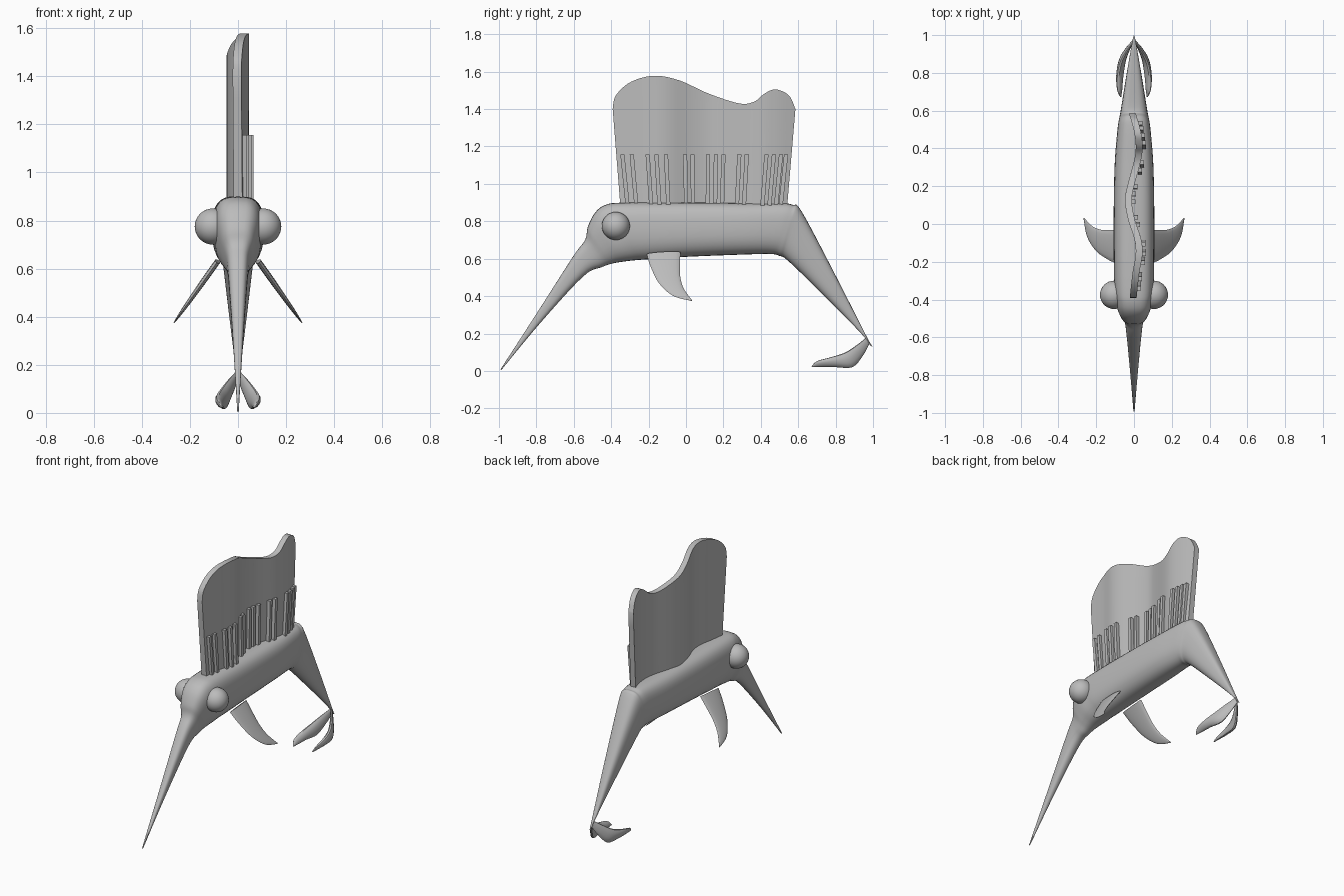
import bpy, bmesh, math
from mathutils import Vector

if "Cube" in bpy.data.objects:
    bpy.data.objects.remove(bpy.data.objects["Cube"])

grey = bpy.data.materials.new("plain_grey")
grey.diffuse_color = (0.5, 0.5, 0.5, 1)
grey.use_nodes = True
grey.node_tree.nodes["Principled BSDF"].inputs["Base Color"].default_value = grey.diffuse_color


def finish(name, bm, angle=40):
    bmesh.ops.recalc_face_normals(bm, faces=bm.faces)
    me = bpy.data.meshes.new(name)
    bm.to_mesh(me)
    bm.free()
    me.materials.append(grey)
    ob = bpy.data.objects.new(name, me)
    bpy.context.collection.objects.link(ob)
    bpy.ops.object.select_all(action='DESELECT')
    ob.select_set(True)
    bpy.context.view_layer.objects.active = ob
    bpy.ops.object.shade_smooth_by_angle(angle=math.radians(angle))
    return ob


def spline(pts, t):
    """Smooth curve through points of any dimension, t in 0..1."""
    f = t * (len(pts) - 1)
    i = min(int(f), len(pts) - 2)
    u = f - i
    p = [Vector(pts[max(0, min(len(pts) - 1, i + k))]) for k in (-1, 0, 1, 2)]
    return 0.5 * (2 * p[1] + (p[2] - p[0]) * u + (2 * p[0] - 5 * p[1] + 4 * p[2] - p[3]) * u * u
                  + (3 * p[1] - p[0] - 3 * p[2] + p[3]) * u ** 3)


def loft(name, stations, normal, n=20, rings=40, top_pow=1.0, low_pow=1.0, angle=40):
    """Skin over rounded sections, each given by edge point A, edge point B and half thickness."""
    nor = Vector(normal).normalized()
    flat = [tuple(a) + tuple(b) + (h,) for a, b, h in stations]
    bm = bmesh.new()
    loops = []
    for r in range(rings + 1):
        s = spline(flat, r / rings)
        a, b, h = Vector(s[0:3]), Vector(s[3:6]), max(s[6], 0.001)
        ring = []
        for k in range(n):
            c, d = math.cos(2 * math.pi * k / n), math.sin(2 * math.pi * k / n)
            pw = top_pow if d > 0 else low_pow
            c = math.copysign(abs(c) ** pw, c)
            d = math.copysign(abs(d) ** pw, d)
            ring.append(bm.verts.new((a + b) / 2 + (a - b) / 2 * d + nor * h * c))
        loops.append(ring)
    for p, q in zip(loops, loops[1:]):
        for k in range(n):
            bm.faces.new((p[k], p[(k + 1) % n], q[(k + 1) % n], q[k]))
    bm.faces.new(loops[0])
    bm.faces.new(loops[-1])
    return finish(name, bm, angle)


# Body with long bill and bent tail stalk: top y, top z, bottom y, bottom z, half width
body = [(-.992, .008, -.988, .004, .003), (-.80, .305, -.78, .255, .02), (-.605, .61, -.55, .505, .04),
        (-.54, .70, -.45, .555, .052), (-.525, .77, -.39, .575, .072), (-.487, .845, -.33, .585, .092),
        (-.43, .888, -.27, .592, .1), (-.33, .9, -.2, .597, .106), (0, .9, 0, .61, .108),
        (.3, .897, .3, .622, .103), (.5, .897, .45, .625, .09), (.57, .888, .50, .615, .082),
        (.62, .85, .55, .585, .072), (.80, .51, .74, .40, .042), (.96, .195, .932, .205, .012),
        (.998, .13, .985, .135, .003)]
loft("body", [((0, a, b), (0, c, d), h) for a, b, c, d, h in body], (1, 0, 0),
     n=32, rings=75, top_pow=.65, low_pow=.85)

for side, word in ((1, "right"), (-1, "left")):
    # Eyes
    bm = bmesh.new()
    bmesh.ops.create_uvsphere(bm, u_segments=32, v_segments=16, radius=.075)
    bmesh.ops.translate(bm, verts=bm.verts, vec=(side * .105, -.375, .775))
    finish(word + "_eye", bm)

    # Crescent side fins: the outward position follows from the height
    fin = [(-.21, .625, -.03, .635, .012), (-.19, .56, -.032, .56, .012), (-.145, .47, -.03, .50, .01),
           (-.07, .402, -.012, .44, .007), (.03, .374, .032, .378, .002)]
    out = lambda z: side * (.085 + (.63 - z) * .71)
    loft(word + "_side_fin", [((out(b), a, b), (out(d), c, d), h) for a, b, c, d, h in fin],
         (side * .81, 0, .58), n=16, rings=24)

    # Tail lobes, flat along the bottom
    lobe = [((0, .965, .18), (0, .978, .14), .006), ((.035, .915, .14), (.026, .945, .08), .013),
            ((.066, .85, .098), (.055, .89, .02), .02), ((.08, .77, .072), (.07, .80, .02), .02),
            ((.08, .70, .052), (.07, .72, .02), .013), ((.07, .672, .025), (.07, .674, .02), .003)]
    loft(word + "_tail_lobe", [((side * a[0], a[1], a[2]), (side * b[0], b[1], b[2]), h) for a, b, h in lobe],
         (side * .9, 0, .25), n=12, rings=20)

# Wavy sail: plan path (x, y) and top outline (y, z)
path = [(-.005, -.40), (.01, -.26), (.027, -.16), (.02, -.08), (-.015, .03), (-.03, .13),
        (-.015, .21), (.025, .37), (.02, .48), (-.01, .59)]
outline = [(-.392, 1.40), (-.375, 1.473), (-.295, 1.545), (-.17, 1.578), (-.035, 1.553), (.12, 1.483),
           (.285, 1.43), (.365, 1.44), (.42, 1.483), (.48, 1.505), (.55, 1.473), (.585, 1.40)]
samples = [spline(path, i / 90) for i in range(91)]


def wave(y):
    for p, q in zip(samples, samples[1:]):
        if y <= q.y:
            return p.x + (q.x - p.x) * max(0, (y - p.y) / (q.y - p.y))
    return samples[-1].x


bm = bmesh.new()
cols, rows, half = 66, 6, .018
grid = {}
for i in range(cols + 1):
    top = spline(outline, i / cols)
    foot = -.35 + .89 * (top.x + .392) / .977
    for j in range(rows + 1):
        y = foot + (top.x - foot) * j / rows
        z = .87 + (top.y - .87) * j / rows
        for s in (-1, 1):
            grid[i, j, s] = bm.verts.new((wave(y) + s * half, y, z))
for s in (-1, 1):
    for i in range(cols):
        for j in range(rows):
            bm.faces.new([grid[i + a, j + b, s] for a, b in ((0, 0), (1, 0), (1, 1), (0, 1))])
rim = ([(i, 0) for i in range(cols)] + [(cols, j) for j in range(rows)]
       + [(i, rows) for i in range(cols, 0, -1)] + [(0, j) for j in range(rows, 0, -1)])
for p, q in zip(rim, rim[1:] + rim[:1]):
    bm.faces.new((grid[p + (-1,)], grid[q + (-1,)], grid[q + (1,)], grid[p + (1,)]))
finish("sail", bm)

# Slats along one side of the sail, fanning out slightly
bm = bmesh.new()
for y in (-.34, -.29, -.205, -.158, -.107, -.005, .034, .118, .16, .2, .285, .325, .43, .47, .508, .535):
    foot = .09 + (y - .09) * .93
    x = wave(y) + .026
    box = bmesh.ops.create_cube(bm, size=1)["verts"]
    for v in box:
        up = v.co.z > 0
        v.co = Vector((x + v.co.x * .022, (y if up else foot) + v.co.y * .022, 1.156 if up else .86))
finish("sail_slats", bm, 30)
